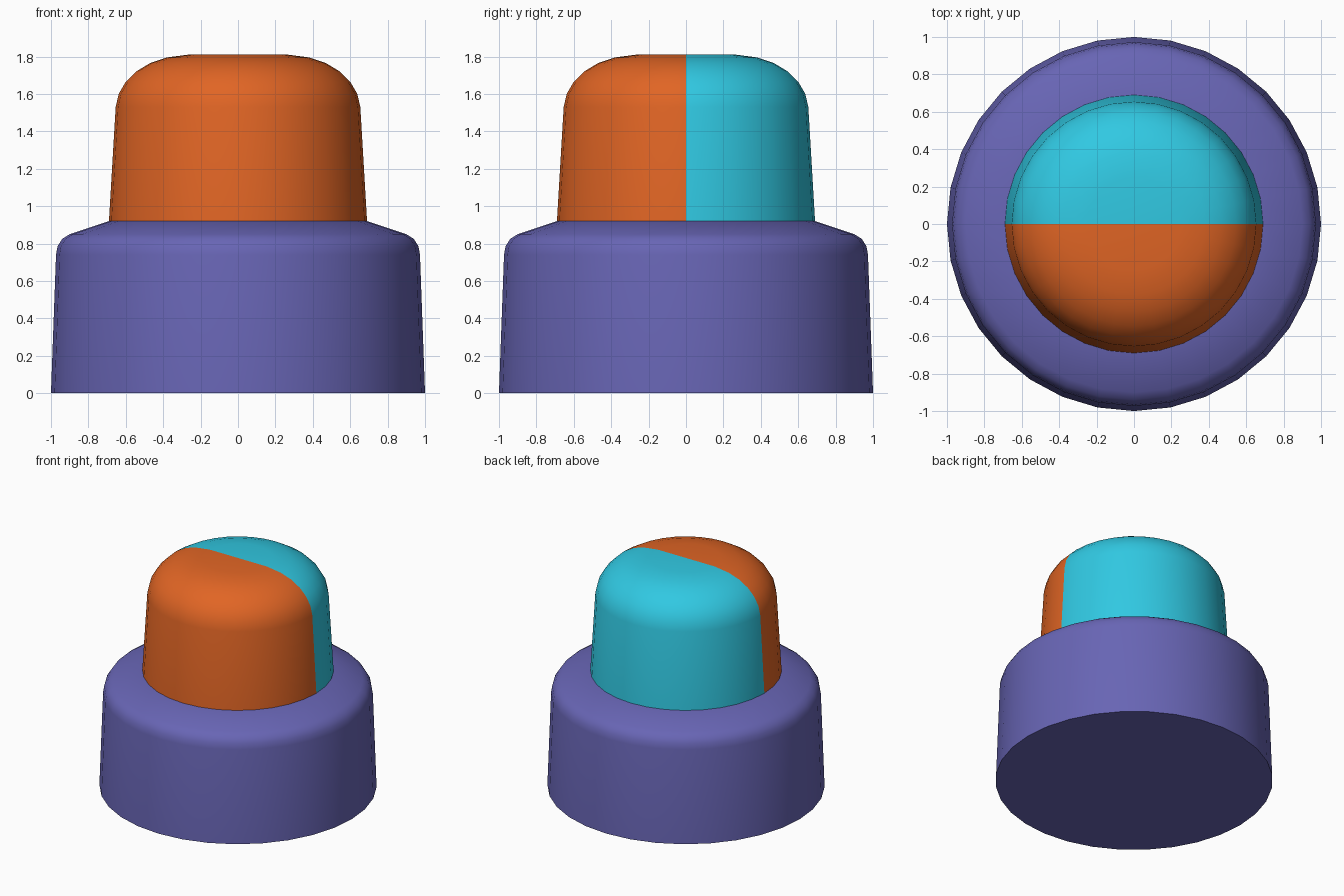
import bpy, bmesh
from math import cos, sin, tau, radians

SIDES = 32

cube = bpy.data.objects.get("Cube")
if cube:
    bpy.data.objects.remove(cube, do_unlink=True)


def material(name, rgb):
    mat = bpy.data.materials.new(name)
    mat.use_nodes = True
    mat.diffuse_color = (*rgb, 1)
    mat.node_tree.nodes["Principled BSDF"].inputs["Base Color"].default_value = (*rgb, 1)
    return mat


def lathe(name, profile, mats, bottom=False):
    """Revolve (radius, z) points from bottom to top and close the top with a fan."""
    bm = bmesh.new()
    rings = [[bm.verts.new((r * cos(tau * i / SIDES), r * sin(tau * i / SIDES), z))
              for i in range(SIDES)] for r, z in profile]
    tip = bm.verts.new((0, 0, profile[-1][1]))
    for i in range(SIDES):
        j = (i + 1) % SIDES
        for low, high in zip(rings, rings[1:]):
            bm.faces.new((low[i], low[j], high[j], high[i]))
        bm.faces.new((rings[-1][i], rings[-1][j], tip))
    if bottom:
        bm.faces.new(rings[0][::-1])
    # With two materials, the second one covers the rear half
    for face in bm.faces:
        if len(mats) > 1 and face.calc_center_median().y > 0:
            face.material_index = 1
    mesh = bpy.data.meshes.new(name)
    bm.to_mesh(mesh)
    bm.free()
    for mat in mats:
        mesh.materials.append(mat)
    obj = bpy.data.objects.new(name, mesh)
    bpy.context.collection.objects.link(obj)
    bpy.ops.object.select_all(action='DESELECT')
    obj.select_set(True)
    bpy.context.view_layer.objects.active = obj
    bpy.ops.object.shade_smooth_by_angle(angle=radians(35))
    return obj


purple = material("purple", (0.138, 0.130, 0.46))
orange = material("orange", (0.75, 0.13, 0.018))
cyan = material("cyan", (0.03, 0.58, 0.76))

# Tapered base with a rounded shoulder and sloping top
lathe("base", [(1, 0), (0.973, 0.74), (0.965, 0.785), (0.94, 0.825),
               (0.90, 0.85), (0.69, 0.92)], [purple], bottom=True)

# Two-tone cap with a domed rim and flat crown
lathe("cap", [(0.69, 0.92), (0.654, 1.53), (0.638, 1.60), (0.60, 1.665),
              (0.545, 1.72), (0.47, 1.765), (0.38, 1.795), (0.25, 1.812)],
      [orange, cyan])
